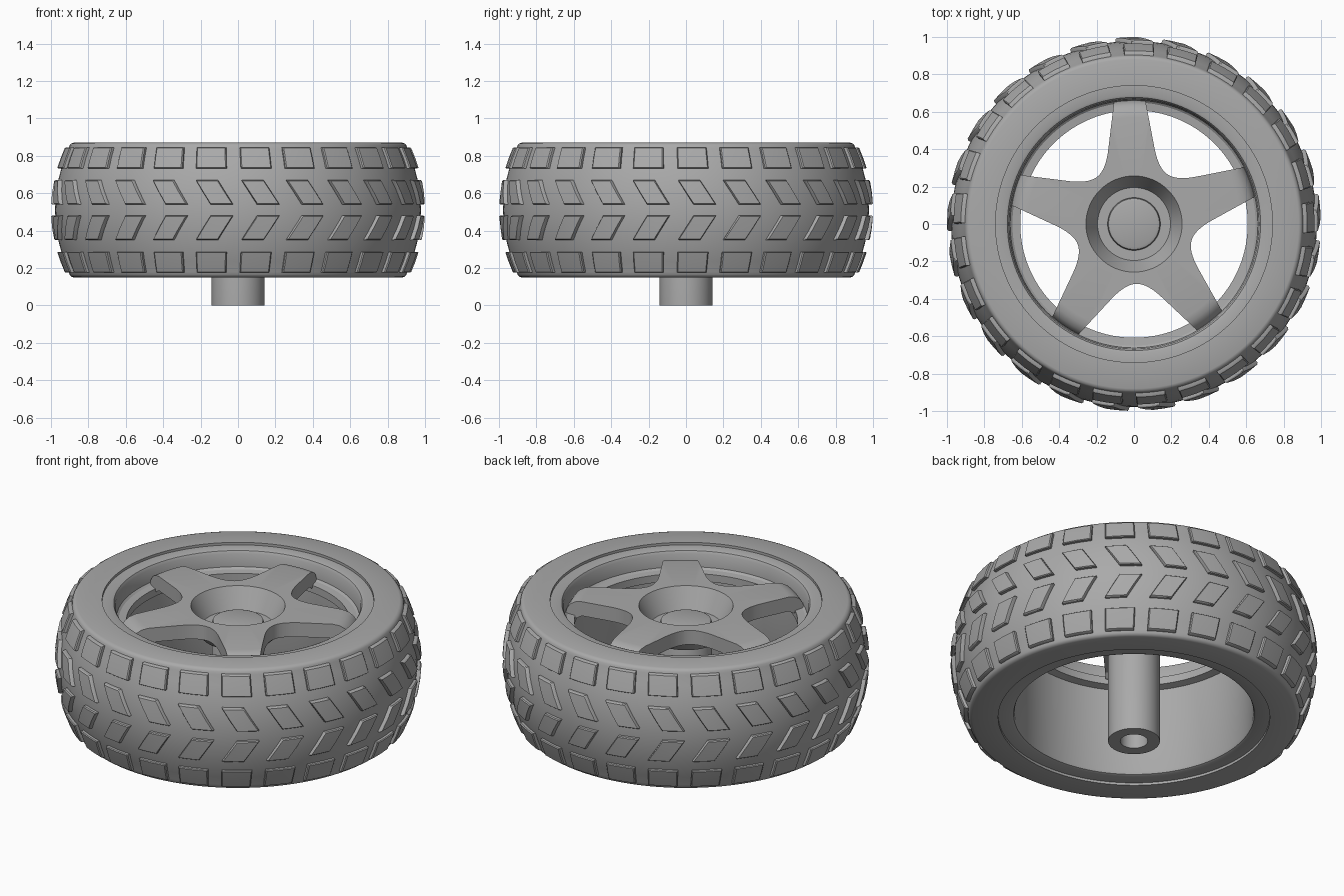
import bpy, bmesh, math
from mathutils import Vector

default = bpy.data.objects.get("Cube")
if default:
    bpy.data.objects.remove(default, do_unlink=True)

grey = bpy.data.materials.new("plain grey")
grey.use_nodes = True
grey.diffuse_color = (0.4, 0.4, 0.4, 1)
grey.node_tree.nodes["Principled BSDF"].inputs["Base Color"].default_value = grey.diffuse_color

MID = 0.51      # height of the tyre's centre plane
BLOCKS = 25     # tread blocks in each row
SEGMENTS = 128


def finish(bm, name):
    bmesh.ops.remove_doubles(bm, verts=bm.verts, dist=1e-5)
    bmesh.ops.recalc_face_normals(bm, faces=bm.faces)
    mesh = bpy.data.meshes.new(name)
    bm.to_mesh(mesh)
    bm.free()
    mesh.materials.append(grey)
    obj = bpy.data.objects.new(name, mesh)
    bpy.context.collection.objects.link(obj)
    return obj


def revolve(name, profile):
    """Spin a closed (radius, height) loop around the z axis."""
    bm = bmesh.new()
    rings = []
    for s in range(SEGMENTS):
        a = math.tau * s / SEGMENTS
        rings.append([bm.verts.new((r * math.cos(a), r * math.sin(a), z)) for r, z in profile])
    n = len(profile)
    for s in range(SEGMENTS):
        here, there = rings[s], rings[(s + 1) % SEGMENTS]
        for i in range(n):
            j = (i + 1) % n
            if profile[i][0] == 0 and profile[j][0] == 0:
                continue
            bm.faces.new((here[i], there[i], there[j], here[j]))
    bmesh.ops.dissolve_degenerate(bm, dist=1e-6, edges=bm.edges)
    return finish(bm, name)


def tyre_radius(z):
    return 0.978 - 0.073 * ((z - MID) / 0.33) ** 2


# Tyre: crowned outer face with rounded shoulders
half = [(0.74, 0.36), (0.88, 0.36), (0.893, 0.355), (0.901, 0.345)]
crown = [(tyre_radius(MID + d), d) for d in [0.33 - 0.66 * i / 12 for i in range(13)]]
loop = half + crown + [(r, -d) for r, d in reversed(half)]
revolve("tyre", [(r, MID + d) for r, d in loop])


# Tread: raised blocks with softened edges, following the crown
def tread_row(name, z_low, z_high, width, shear, offset):
    bm = bmesh.new()
    steps = [-1, -1, -0.93, 0, 0.93, 1, 1]
    lift = [-0.012, 0.016, 0.022, 0.022]
    for k in range(BLOCKS):
        centre = -math.pi / 2 + offset + math.tau * k / BLOCKS
        grid = []
        for i, u in enumerate(steps):
            row = []
            for j, v in enumerate(steps):
                ring = min(i, j, 6 - i, 6 - j)
                z = (z_low + z_high) / 2 + v * (z_high - z_low) / 2
                a = centre + u * width / 2 + v * shear / 2
                r = tyre_radius(z) + lift[ring]
                row.append(bm.verts.new((r * math.cos(a), r * math.sin(a), z)))
            grid.append(row)
        for i in range(6):
            for j in range(6):
                bm.faces.new((grid[i][j], grid[i + 1][j], grid[i + 1][j + 1], grid[i][j + 1]))
    return finish(bm, name)


tread_row("upper_shoulder_tread", 0.733, 0.845, 0.172, -0.006, 0.099)
tread_row("upper_centre_tread", 0.54, 0.67, 0.122, -0.085, 0.122)
tread_row("lower_centre_tread", 0.35, 0.48, 0.122, 0.085, 0.122)
tread_row("lower_shoulder_tread", 0.175, 0.287, 0.172, 0.006, 0.099)

# Rim: barrel with rounded lips and an inner ledge under the spokes
revolve("rim", [
    (0.745, 0.855), (0.69, 0.855), (0.677, 0.85), (0.668, 0.835), (0.662, 0.76),
    (0.65, 0.75), (0.608, 0.745), (0.608, 0.70), (0.65, 0.69),
    (0.65, 0.185), (0.656, 0.17), (0.668, 0.165), (0.745, 0.165)])

# Spokes: a dished disc trimmed to a five-pointed star
spokes = revolve("spokes", [
    (0.10, 0.715), (0.195, 0.715), (0.257, 0.835), (0.57, 0.835), (0.605, 0.828),
    (0.635, 0.81), (0.655, 0.78), (0.663, 0.745), (0.663, 0.73), (0.60, 0.73),
    (0.57, 0.75), (0.28, 0.75), (0.20, 0.66), (0.10, 0.66)])


def fillet(t):
    a, b, c = Vector((0.124, 0.40)), Vector((0.141, 0.293)), Vector((0.188, 0.259))
    return a * (1 - t) ** 2 + b * 2 * t * (1 - t) + c * t * t


side = [Vector((0.0745, 0.72))] + [fillet(i / 10) for i in range(11)]
spoke = [(-p.x, p.y) for p in reversed(side)] + [(p.x, p.y) for p in side[:-1]]
bm = bmesh.new()
outline = []
for k in range(5):
    a = math.radians(92 + 72 * k)
    for across, out in spoke:
        outline.append(bm.verts.new((out * math.cos(a) - across * math.sin(a),
                                     out * math.sin(a) + across * math.cos(a), 0.5)))
base = bm.faces.new(outline)
top = bmesh.ops.extrude_face_region(bm, geom=[base])["geom"]
bmesh.ops.translate(bm, vec=(0, 0, 0.5), verts=[v for v in top if isinstance(v, bmesh.types.BMVert)])
star = finish(bm, "star_cutter")
star.hide_render = True

trim = spokes.modifiers.new("star_trim", "BOOLEAN")
trim.operation = "INTERSECT"
trim.solver = "EXACT"
trim.object = star
bpy.context.view_layer.objects.active = spokes
bpy.ops.object.modifier_apply(modifier=trim.name)
bpy.data.objects.remove(star, do_unlink=True)

# Axle: round boss in the dish, running down to a bored stub
revolve("axle", [
    (0, 0.753), (0.122, 0.753), (0.136, 0.748), (0.141, 0.735),
    (0.141, 0), (0.075, 0), (0.075, 0.4), (0, 0.4)])

# Flat key inside the bore
bm = bmesh.new()
bmesh.ops.create_cube(bm, size=1)
bmesh.ops.scale(bm, vec=(0.04, 0.09, 0.38), verts=bm.verts)
bmesh.ops.translate(bm, vec=(0.072, 0, 0.22), verts=bm.verts)
finish(bm, "axle_key")

# Smooth shading with crisp edges
bpy.ops.object.select_all(action="DESELECT")
for obj in bpy.context.collection.objects:
    if obj.type == "MESH":
        obj.select_set(True)
        bpy.context.view_layer.objects.active = obj
bpy.ops.object.shade_smooth_by_angle(angle=math.radians(32))
